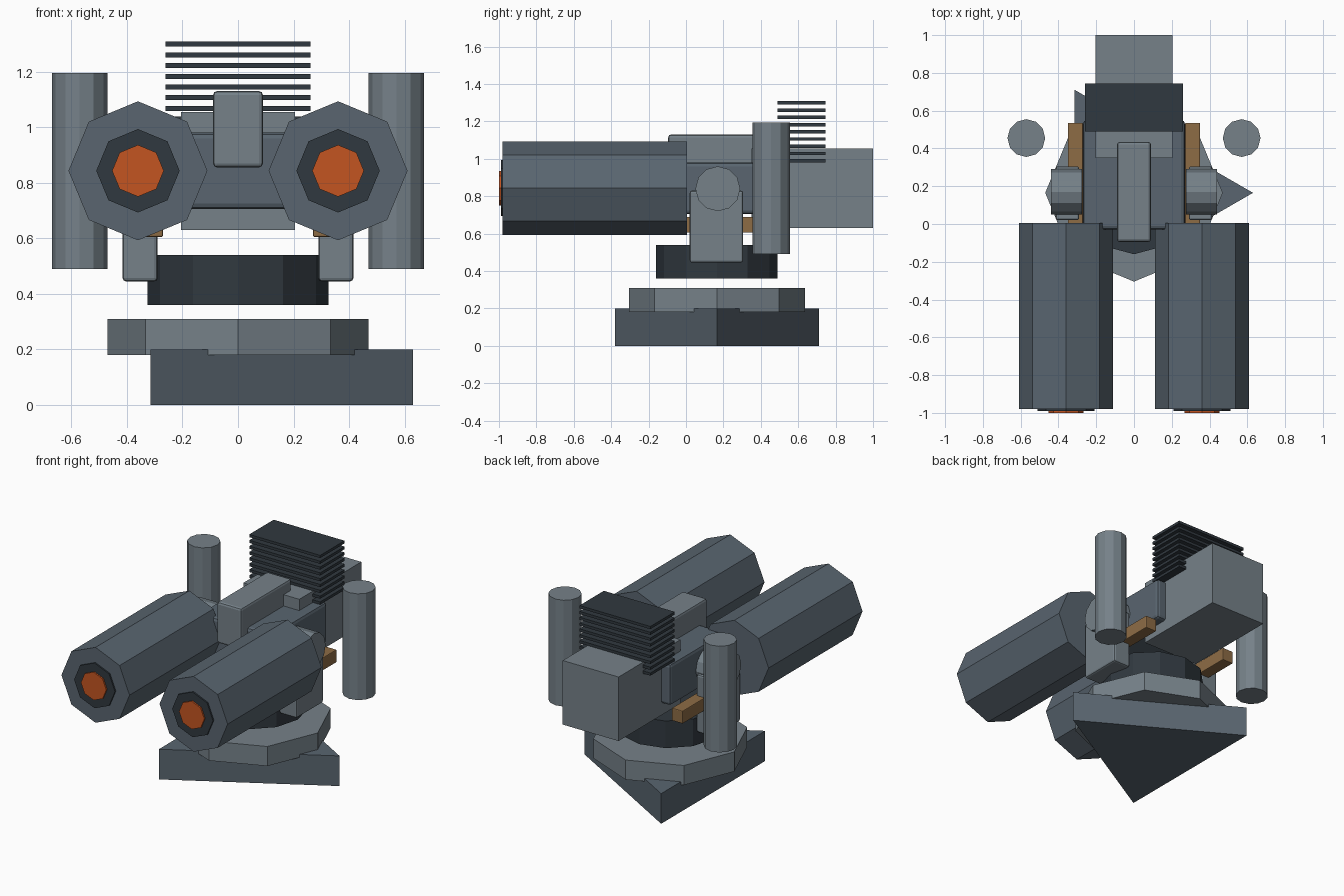
import bpy, bmesh
from math import cos, sin, tau
from mathutils import Vector

if "Cube" in bpy.data.objects:
    bpy.data.objects.remove(bpy.data.objects["Cube"])


def material(name, rgb):
    m = bpy.data.materials.new(name)
    m.diffuse_color = (*rgb, 1)
    m.use_nodes = True
    m.node_tree.nodes["Principled BSDF"].inputs["Base Color"].default_value = m.diffuse_color
    return m


SLATE = material("slate", (0.10, 0.13, 0.16))
STEEL = material("steel", (0.18, 0.22, 0.25))
DARK = material("dark", (0.03, 0.04, 0.05))
BRASS = material("brass", (0.27, 0.15, 0.06))
GLOW = material("glow", (0.55, 0.09, 0.015))


def finish(name, bm, mat, bevel=0):
    bmesh.ops.recalc_face_normals(bm, faces=bm.faces)
    me = bpy.data.meshes.new(name)
    bm.to_mesh(me)
    bm.free()
    me.materials.append(mat)
    ob = bpy.data.objects.new(name, me)
    bpy.context.collection.objects.link(ob)
    if bevel:
        mod = ob.modifiers.new("Bevel", 'BEVEL')
        mod.width = bevel
        mod.segments = 2
    return ob


def box(name, x, y, z, mat, bevel=0):
    """Box from (min, max) ranges on each axis."""
    bm = bmesh.new()
    bmesh.ops.create_cube(bm, size=1)
    for v in bm.verts:
        v.co = Vector([(r[0] + r[1]) / 2 + c * (r[1] - r[0])
                       for r, c in zip((x, y, z), v.co)])
    return finish(name, bm, mat, bevel)


def prism(name, sides, radius, axis, centre, span, mat):
    """Regular prism along an axis; centre gives the other two coordinates in order."""
    bm = bmesh.new()
    rings = []
    for s in span:
        ring = []
        for i in range(sides):
            a = tau * i / sides
            p = [centre[0] + radius * cos(a), centre[1] + radius * sin(a)]
            p.insert("xyz".index(axis), s)
            ring.append(bm.verts.new(p))
        rings.append(ring)
    lo, hi = rings
    bm.faces.new(lo)
    bm.faces.new(hi)
    for i in range(sides):
        j = (i + 1) % sides
        bm.faces.new((lo[i], lo[j], hi[j], hi[i]))
    return finish(name, bm, mat)


# Pedestal
PIVOT = (0, 0.165)
prism("base_plate", 3, 0.63, "z", PIVOT, (0, 0.2), SLATE)
prism("base_ring", 8, 0.47, "z", PIVOT, (0.18, 0.31), STEEL)
prism("turntable", 12, 0.325, "z", PIVOT, (0.36, 0.54), DARK)

# Central body
box("receiver", (-0.27, 0.27), (-0.03, 0.55), (0.705, 0.98), SLATE, 0.02)
box("sight_housing", (-0.09, 0.09), (-0.095, 0.435), (0.855, 1.13), STEEL, 0.015)
box("rear_power_box", (-0.205, 0.205), (0.35, 1.0), (0.63, 1.055), STEEL)

# Cooling fin stack
for i in range(9):
    z = 0.99 + i * 0.0386
    box(f"cooling_fin_{i + 1}", (-0.26, 0.26), (0.49, 0.745), (z - 0.009, z + 0.009), DARK)

# Mirrored side assemblies
for side, s in (("left", -1), ("right", 1)):
    def mx(a, b):
        return sorted((s * a, s * b))

    box(f"{side}_yoke_arm", mx(0.29, 0.415), (0.02, 0.305), (0.445, 0.83), STEEL, 0.012)
    prism(f"{side}_trunnion", 12, 0.12, "x", (0.17, 0.84), mx(0.275, 0.44), STEEL)
    box(f"{side}_feed_rail", mx(0.27, 0.35), (-0.02, 0.535), (0.605, 0.69), BRASS, 0.005)
    prism(f"{side}_coolant_tank", 12, 0.1, "z", (s * 0.57, 0.455), (0.49, 1.195), STEEL)
    gun = (s * 0.36, 0.843)
    prism(f"{side}_barrel", 8, 0.25, "y", gun, (-0.98, 0.005), SLATE)
    prism(f"{side}_muzzle_ring", 8, 0.15, "y", gun, (-0.99, -0.9), DARK)
    prism(f"{side}_muzzle_glow", 8, 0.093, "y", gun, (-1.0, -0.9), GLOW)
